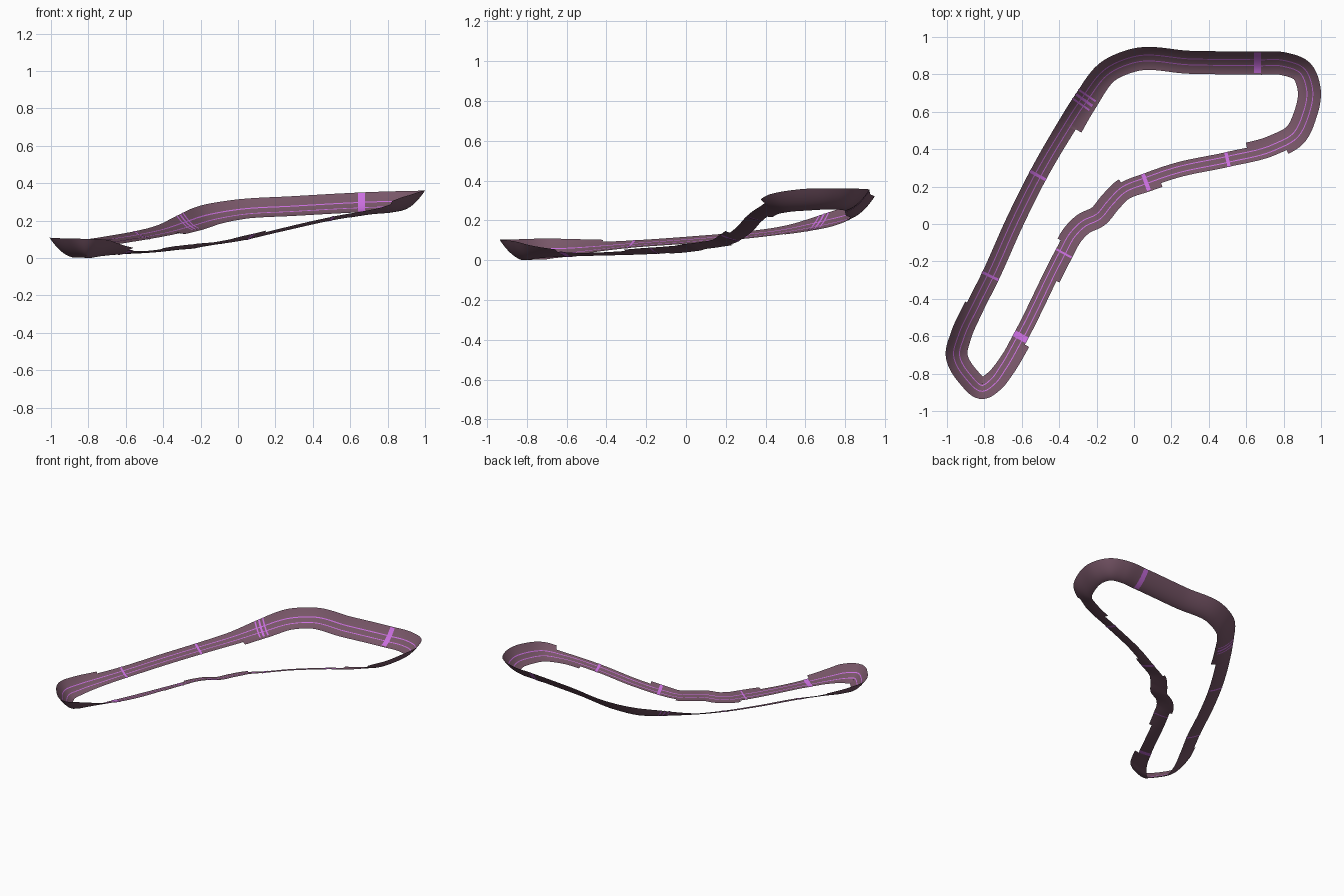
import bpy
import math
from mathutils import Vector

if "Cube" in bpy.data.objects:
    bpy.data.objects.remove(bpy.data.objects["Cube"])

# Centre line, clockwise from the lower left corner: x, y, z, bank slope
PATH = [Vector(p) for p in [
    (-.81, -.88, .04, .9), (-.89, -.815, .042, .9), (-.95, -.70, .045, .9),
    (-.925, -.60, .05, .8), (-.85, -.44, .065, .55), (-.77, -.28, .08, .42),
    (-.635, .02, .102, .4), (-.515, .26, .122, .42), (-.38, .49, .15, .5),
    (-.27, .66, .183, .75), (-.14, .82, .222, .9), (0, .88, .247, .9),
    (.3, .868, .266, .9), (.67, .863, .286, .9), (.8, .86, .291, .9),
    (.90, .82, .294, .9), (.94, .72, .296, .9), (.918, .58, .29, .9),
    (.865, .475, .278, .75), (.75, .41, .256, .4), (.5, .345, .213, .28),
    (.22, .285, .15, .28), (.06, .23, .112, .28), (-.06, .18, .09, .25),
    (-.13, .11, .078, .25), (-.19, .04, .068, .25), (-.27, 0, .06, .25),
    (-.33, -.06, .053, .28), (-.38, -.15, .047, .28), (-.61, -.61, .032, .28),
    (-.70, -.77, .034, .6), (-.75, -.84, .037, .85)]]
N = len(PATH)
CURVE = 6.0  # how strongly the dished section steepens outwards

# Half widths along the path; a repeated position makes an abrupt step
OUTER = [(0, .056), (4, .058), (4, .047), (7, .047), (10, .058), (17, .058),
         (18.6, .062), (18.6, .04), (21.55, .04), (21.55, .062), (23, .056),
         (28.3, .058), (28.3, .04), (29.1, .04), (29.1, .066), (31, .058), (32, .056)]
INNER = [(0, .06), (2, .06), (4, .05), (8.25, .05), (8.25, .085), (10, .065),
         (17, .065), (19.56, .068), (19.56, .04), (22.9, .04), (22.9, .06),
         (27.5, .058), (27.5, .04), (29.5, .04), (31, .055), (32, .06)]


def width(table, u):
    u %= N
    for (u0, w0), (u1, w1) in zip(table, table[1:]):
        if u0 <= u < u1:
            return w0 + (w1 - w0) * (u - u0) / (u1 - u0)
    return table[-1][1]


def chord(i):
    d = PATH[(i + 1) % N] - PATH[i % N]
    return d, math.hypot(d.x, d.y)


def slope(i):
    (d0, l0), (d1, l1) = chord(i - 1), chord(i)
    return (d0 / l0 * l1 + d1 / l1 * l0) / (l0 + l1)


def centre(u):
    i = math.floor(u)
    t = u - i
    i %= N
    d, length = chord(i)
    p, q = PATH[i], PATH[(i + 1) % N]
    return (p * (2*t**3 - 3*t*t + 1) + q * (3*t*t - 2*t**3)
            + slope(i) * length * (t**3 - 2*t*t + t)
            + slope(i + 1) * length * (t**3 - t*t))


def surface(u, s, lift=0.0):
    """Point on the dished track, s measured outwards from the centre line."""
    c = centre(u)
    d = centre(u + .01) - centre(u - .01)
    n = Vector((-d.y, d.x, 0)).normalized()
    k = c.w * (1 + 2 * CURVE * s)
    up = (Vector((0, 0, 1)) - n * k).normalized()
    return Vector((c.x, c.y, c.z + c.w * (s + CURVE * s * s))) + n * s + up * lift


def grid(name, rows, mat, closed=False):
    m = len(rows[0])
    verts = [v for r in rows for v in r]
    faces = []
    for i in range(len(rows) if closed else len(rows) - 1):
        a, b = i * m, (i + 1) % len(rows) * m
        faces += [(a + j, b + j, b + j + 1, a + j + 1)[::-1] for j in range(m - 1)]
    me = bpy.data.meshes.new(name)
    me.from_pydata(verts, [], faces)
    me.materials.append(mat)
    me.polygons.foreach_set("use_smooth", [True] * len(faces))
    ob = bpy.data.objects.new(name, me)
    bpy.context.collection.objects.link(ob)
    return ob


def material(name, rgb):
    m = bpy.data.materials.new(name)
    m.diffuse_color = (*rgb, 1)
    m.use_nodes = True
    m.node_tree.nodes["Principled BSDF"].inputs["Base Color"].default_value = m.diffuse_color
    return m


mauve = material("dusky_mauve", (.19, .095, .14))
purple = material("bright_purple", (.60, .16, .75))

# Track surface, with extra rows at the width steps
steps = [a[0] for t in (OUTER, INNER) for a, b in zip(t, t[1:]) if a[0] == b[0]]
us = [i / 10 for i in range(N * 10)]
us = [u for u in us if all(abs(u - e) > .004 for e in steps)]
us = sorted(us + [e + d for e in steps for d in (-.001, .001)])
rows = []
for u in us:
    wi, wo = width(INNER, u), width(OUTER, u)
    rows.append([surface(u, -wi + (wi + wo) * j / 12) for j in range(13)])
low = min(v.z for r in rows for v in r)
parts = [grid("track_surface", rows, mauve, True)]

# Two lane lines running the whole loop
for side, s in (("inner", -.016), ("outer", .016)):
    rows = [[surface(u, s + o, .002) for o in (-.0025, .0025)] for u in us]
    parts.append(grid(side + "_lane_line", rows, purple, True))

# Cross stripes on the upper and lower face
for k, (u, w) in enumerate([(13, .02), (8.88, .01), (9.02, .014), (9.16, .01), (7, .016),
                            (5, .018), (29, .018), (28, .018), (22, .018), (20, .018)]):
    du = .5 * w / chord(math.floor(u))[1]
    wi, wo = min(width(INNER, u), .055), min(width(OUTER, u), .055)
    for face, lift in (("top", .0025), ("underside", -.002)):
        rows = [[surface(u + e, -wi + (wi + wo) * j / 12, lift) for j in range(13)]
                for e in (-du, 0, du)]
        parts.append(grid(f"cross_stripe_{k}_{face}", rows, purple))

# Rest the model on the ground
for ob in parts:
    ob.location.z = -low
